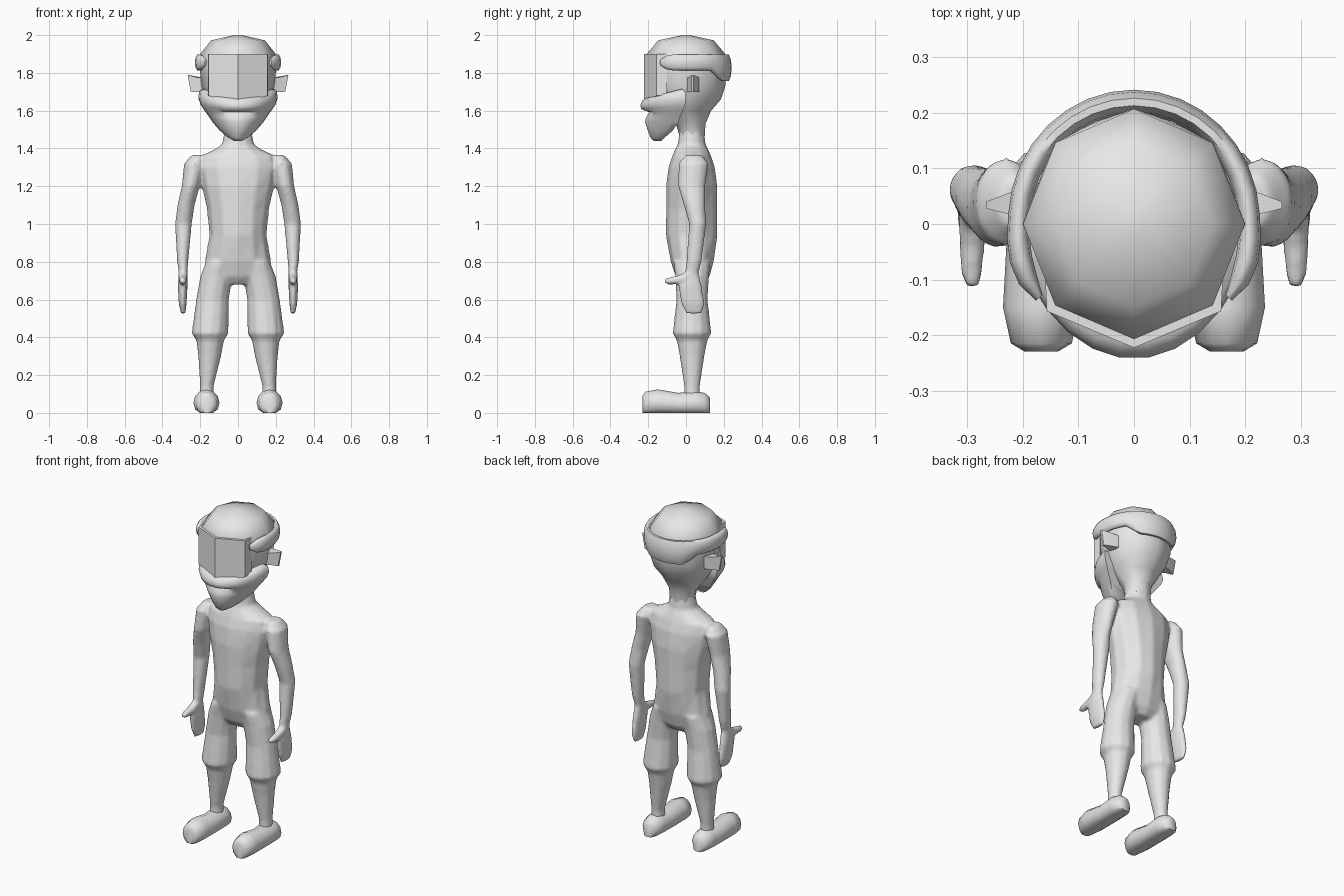
import bpy, bmesh
from math import sin, cos, pi, radians
from mathutils import Vector

if "Cube" in bpy.data.objects:
    bpy.data.objects.remove(bpy.data.objects["Cube"])

grey = bpy.data.materials.new("plain_grey")
grey.use_nodes = True
grey.diffuse_color = (0.8, 0.8, 0.8, 1)
grey.node_tree.nodes["Principled BSDF"].inputs["Base Color"].default_value = (0.8, 0.8, 0.8, 1)


def oval(x, y, z, rx, ry, n=12):
    """Horizontal elliptical ring with one point facing the front."""
    return [Vector((x + rx * sin(2 * pi * i / n), y - ry * cos(2 * pi * i / n), z))
            for i in range(n)]


def upright(x, y, z, rx, rz, n=12):
    """Ring standing across the y axis."""
    return [Vector((x + rx * sin(2 * pi * i / n), y, z + rz * cos(2 * pi * i / n)))
            for i in range(n)]


def flip(rings):
    return [[Vector((-p.x, p.y, p.z)) for p in r] for r in rings]


def skin(bm, rings, ladder=False):
    """Join successive rings into a closed solid."""
    rows = [[bm.verts.new(p) for p in r] for r in rings]
    n = len(rows[0])
    faces = []
    for a, b in zip(rows, rows[1:]):
        for i in range(n):
            j = (i + 1) % n
            faces.append(bm.faces.new((a[i], a[j], b[j], b[i])))
    for row in (rows[0], rows[-1]):
        if ladder:
            for i in range(n // 2 - 1):
                faces.append(bm.faces.new((row[i], row[i + 1], row[n - 2 - i], row[n - 1 - i])))
        else:
            faces.append(bm.faces.new(row))
    bmesh.ops.recalc_face_normals(bm, faces=faces)


def finish(name, bm, angle=60):
    mesh = bpy.data.meshes.new(name)
    bm.to_mesh(mesh)
    bm.free()
    mesh.materials.append(grey)
    obj = bpy.data.objects.new(name, mesh)
    bpy.context.scene.collection.objects.link(obj)
    bpy.ops.object.select_all(action='DESELECT')
    obj.select_set(True)
    bpy.context.view_layer.objects.active = obj
    if angle:
        bpy.ops.object.shade_smooth_by_angle(angle=radians(angle))
    return obj


def solid(name, rings, angle=60, ladder=False):
    bm = bmesh.new()
    skin(bm, rings, ladder)
    return finish(name, bm, angle)


# Body: torso, arms, thumbs and legs blended into one skin
torso = [oval(0, y, z, rx, ry) for z, rx, y, ry in (
    (.68, .09, .035, .06), (.72, .15, .035, .09), (.80, .177, .033, .114),
    (.94, .152, .03, .137), (1.08, .165, .03, .136), (1.2, .192, .03, .136),
    (1.3, .21, .03, .123), (1.36, .2, .03, .103), (1.39, .135, .03, .09),
    (1.42, .085, .03, .075), (1.48, .075, .03, .066), (1.55, .072, .03, .065))]
arm = [oval(x, y, z, rx, ry) for x, y, z, rx, ry in (
    (.215, .04, 1.365, .03, .045), (.23, .04, 1.32, .056, .08), (.25, .03, 1.2, .048, .073),
    (.275, .045, 1.1, .046, .057), (.289, .062, 1.0, .045, .046), (.293, .042, .8, .03, .041),
    (.29, .03, .74, .023, .037), (.293, .022, .67, .026, .064),
    (.293, .036, .58, .021, .064), (.29, .042, .525, .012, .045))]
thumb = [upright(.292, y, z, r, r) for y, z, r in (
    (.02, .73, .026), (-.04, .705, .024), (-.09, .698, .02), (-.115, .698, .012))]
leg = [oval(x, .032, z, rx, ry) for x, z, rx, ry in (
    (.095, .80, .075, .1), (.115, .72, .086, .09), (.135, .6, .087, .083),
    (.148, .42, .098, .103), (.147, .385, .074, .082), (.15, .3, .061, .066),
    (.165, .14, .036, .042), (.165, .07, .037, .042))]
bm = bmesh.new()
skin(bm, torso)
for limb in (arm, thumb, leg):
    skin(bm, limb)
    skin(bm, flip(limb))
body = finish("body", bm)
blend = body.modifiers.new("blend", 'REMESH')
blend.mode = 'VOXEL'
blend.voxel_size = 0.01
blend.use_smooth_shade = True
soften = body.modifiers.new("soften", 'SMOOTH')
soften.iterations = 5

# Shoes with flat soles
shoe = [upright(.167, y, h / 2 - .008, rx, h / 2 + .008) for y, rx, h in (
    (-.23, .03, .09), (-.215, .055, .112), (-.15, .069, .124), (-.04, .063, .106),
    (.05, .065, .116), (.1, .055, .105), (.128, .03, .08))]
for ring in shoe:
    for p in ring:
        p.z = max(0, p.z)
solid("left_shoe", shoe)
solid("right_shoe", flip(shoe))

# Skull with a faceted crown
solid("skull", [oval(0, y, z, rx, ry, 8) for z, rx, y, ry in (
    (1.46, .074, .033, .066), (1.53, .082, .025, .078), (1.6, .135, .005, .128),
    (1.66, .172, .005, .18), (1.73, .192, .008, .2), (1.8, .2, .005, .208),
    (1.9, .2, 0, .207), (1.972, .143, 0, .148), (2.0, .02, 0, .02))])

# Visor: two flat panels meeting in the middle, with short returns
line = ((-.16, -.1), (-.157, -.157), (0, -.223), (.157, -.157), (.16, -.1), (0, -.16))
solid("visor", [[Vector((x, y, z + rise * abs(x))) for x, y in line]
                for z, rise in ((1.64, .25), (1.9, 0))], angle=0)

# Lower face: half-round solid with lips and a recessed mouth
jaw = []
for zf, zs, rx, yb, depth, bump in (
        (1.665, 1.715, .188, -.02, .195, 0), (1.655, 1.70, .206, -.005, .222, .005),
        (1.63, 1.665, .21, 0, .228, .015), (1.608, 1.63, .197, -.005, .22, .015),
        (1.592, 1.605, .18, -.015, .2, -.02), (1.565, 1.57, .155, -.03, .18, .003),
        (1.54, 1.54, .135, -.04, .163, .015), (1.5, 1.495, .097, -.07, .13, .005),
        (1.455, 1.46, .055, -.11, .078, 0), (1.44, 1.44, .022, -.13, .04, 0)):
    row = []
    for i in range(14):
        t = -pi / 2 + pi * i / 13
        c = cos(t)
        row.append(Vector((rx * sin(t), yb - depth * c - bump * c ** 4, zs + (zf - zs) * c)))
    jaw.append(row)
solid("lower_face", jaw, ladder=True)

# Headband wrapping round the back, deepest behind
band = []
steps = 24
for k in range(steps + 1):
    t = radians(-130 + 260 * k / steps)
    end = min(k, steps - k)
    pinch = (.35, .85)[end] if end < 2 else 1
    drop = min(1, max(0, (cos(t) - .6) / .25))
    tall = (.045 + .028 * drop) * pinch
    mid = 1.855 - .028 * drop
    flare = 1 + .12 * max(0, -cos(t))
    band.append([Vector(((.207 + .02 * pinch * cos(a)) * sin(t) * flare,
                         .005 + (.215 + .022 * pinch * cos(a)) * cos(t),
                         mid + tall * sin(a)))
                 for a in (2 * pi * i / 10 for i in range(10))])
solid("headband", band)

# Ears: small wedges that thin outward
ear = [[Vector(p) for p in ring] for ring in (
    ((.17, .0, 1.775), (.17, .07, 1.775), (.17, .07, 1.7), (.17, .0, 1.7)),
    ((.215, .015, 1.775), (.215, .06, 1.78), (.215, .055, 1.7), (.215, .02, 1.7)),
    ((.267, .028, 1.79), (.267, .04, 1.79), (.25, .04, 1.7), (.25, .028, 1.7)))]
solid("left_ear", ear, 30)
solid("right_ear", flip(ear), 30)
